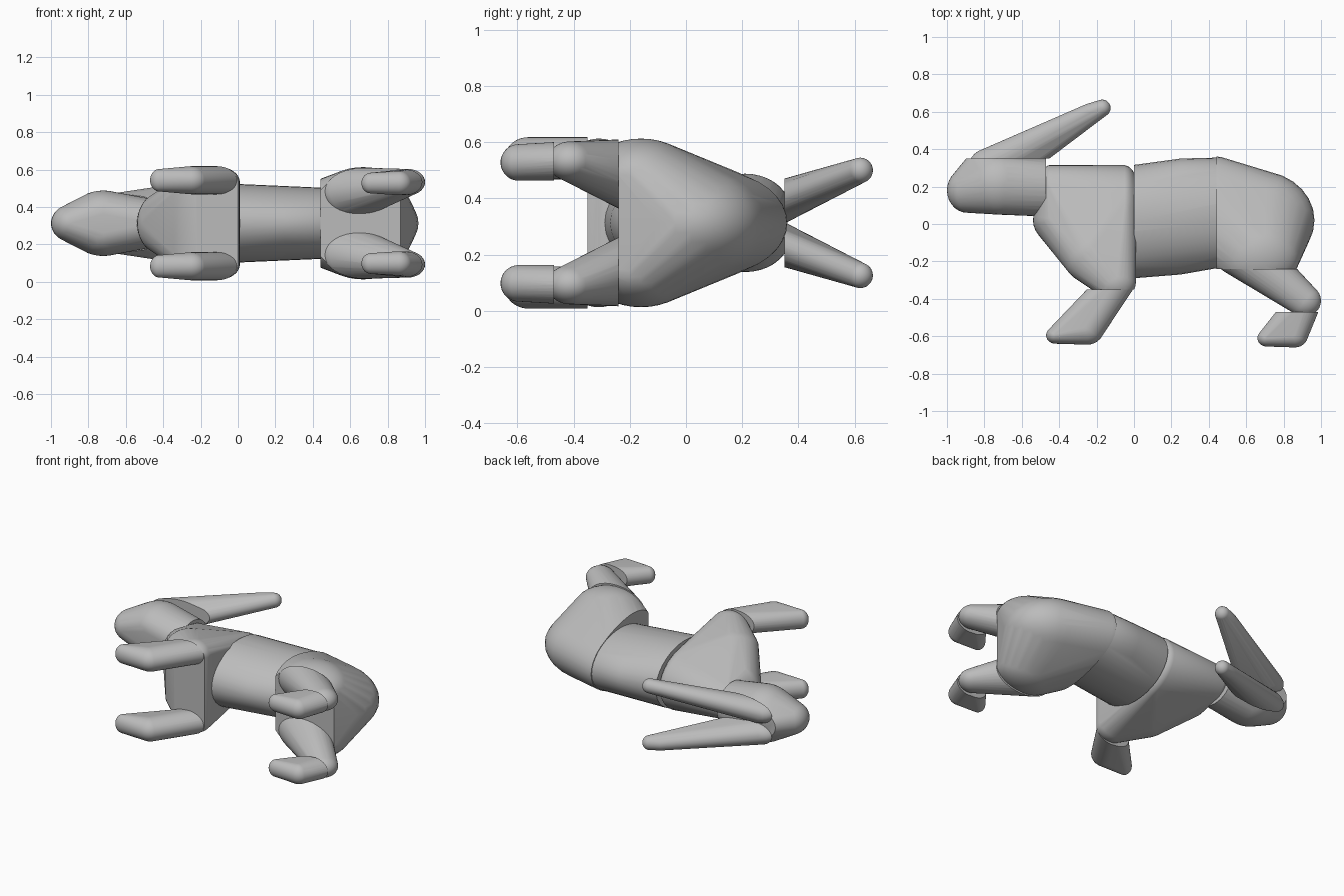
import bpy, bmesh, math
from mathutils import Vector, Matrix

if "Cube" in bpy.data.objects:
    bpy.data.objects.remove(bpy.data.objects["Cube"], do_unlink=True)

MID = 0.313  # height of the symmetry plane: the animal lies on its side

fur = bpy.data.materials.new("grey")
fur.use_nodes = True
fur.diffuse_color = (0.5, 0.5, 0.5, 1)
fur.node_tree.nodes["Principled BSDF"].inputs["Base Color"].default_value = (0.5, 0.5, 0.5, 1)


def wrap(bm):
    """Replace the mesh with the convex hull of its vertices."""
    pts = [v.co.copy() for v in bm.verts]
    bm.clear()
    for p in pts:
        bm.verts.new(p)
    res = bmesh.ops.convex_hull(bm, input=bm.verts)
    junk = {g for g in res["geom_interior"] + res["geom_unused"] if isinstance(g, bmesh.types.BMVert)}
    bmesh.ops.delete(bm, geom=list(junk), context="VERTS")


def hull(name, blobs, cuts=(), sides=(1, -1)):
    """Hull of ellipsoids (x, y, side offset, radii), trimmed by (axis, value, kept side)."""
    bm = bmesh.new()
    for x, y, w, rx, ry, rw in blobs:
        for s in sides:
            m = Matrix.Translation((x, y, MID + s * w)) @ Matrix.Diagonal((rx, ry, rw, 1))
            bmesh.ops.create_uvsphere(bm, u_segments=28, v_segments=18, radius=1, matrix=m)
    wrap(bm)
    for axis, value, keep in cuts:
        co, no = Vector(), Vector()
        co[axis], no[axis] = value, -keep
        bmesh.ops.bisect_plane(bm, geom=bm.verts[:] + bm.edges[:] + bm.faces[:],
                               plane_co=co, plane_no=no, clear_outer=True)
        wrap(bm)
    bmesh.ops.dissolve_limit(bm, angle_limit=0.01, verts=bm.verts, edges=bm.edges)
    bmesh.ops.recalc_face_normals(bm, faces=bm.faces)
    mesh = bpy.data.meshes.new(name)
    bm.to_mesh(mesh)
    bm.free()
    mesh.materials.append(fur)
    ob = bpy.data.objects.new(name, mesh)
    bpy.context.collection.objects.link(ob)
    bpy.ops.object.select_all(action="DESELECT")
    ob.select_set(True)
    bpy.context.view_layer.objects.active = ob
    bpy.ops.object.shade_smooth_by_angle(angle=math.radians(35))


# Head, trimmed flat at the neck and under the ears
hull("head", [(-0.89, 0.18, 0, 0.11, 0.12, 0.1),
              (-0.72, 0.21, 0.05, 0.17, 0.16, 0.125),
              (-0.8, 0.28, 0, 0.12, 0.12, 0.1),
              (-0.47, 0.195, 0, 0.1, 0.155, 0.13)],
     [(0, -0.47, -1), (1, 0.35, -1)])

# Chest and shoulders with flat underside
hull("chest", [(-0.45, 0.17, 0, 0.06, 0.145, 0.12),
               (-0.42, 0.02, 0, 0.12, 0.12, 0.16),
               (-0.05, 0.015, 0, 0.1, 0.3, 0.21),
               (-0.22, -0.17, 0.16, 0.16, 0.15, 0.11),
               (-0.1, -0.31, 0.22, 0.11, 0.1, 0.08)],
     [(0, 0.01, -1), (1, -0.35, 1)])

# Barrel of the body
hull("belly", [(0.0, 0.013, 0, 0.06, 0.303, 0.21),
               (0.25, 0.04, 0, 0.2, 0.31, 0.19),
               (0.45, 0.06, 0, 0.06, 0.295, 0.19)],
     [(0, 0.0, 1), (0, 0.46, -1)])

# Rump and thighs
hull("rump", [(0.4, 0.08, 0, 0.3, 0.285, 0.19),
              (0.66, 0.02, 0, 0.305, 0.265, 0.2),
              (0.67, -0.16, 0.17, 0.22, 0.19, 0.13)],
     [(0, 0.44, 1), (1, -0.24, 1)])

# Paired ears and lower legs
for side, label in ((1, "right"), (-1, "left")):
    hull(label + "_ear", [(-0.75, 0.32, 0.07, 0.13, 0.09, 0.075),
                          (-0.57, 0.34, 0.08, 0.08, 0.05, 0.06),
                          (-0.23, 0.6, 0.18, 0.06, 0.045, 0.045),
                          (-0.17, 0.62, 0.187, 0.045, 0.045, 0.045)],
         [(1, 0.35, 1)], (side,))
    hull(label + "_foreleg", [(-0.08, -0.3, 0.23, 0.09, 0.09, 0.075),
                              (-0.25, -0.56, 0.23, 0.09, 0.085, 0.075),
                              (-0.42, -0.595, 0.23, 0.05, 0.045, 0.06)],
         [(1, -0.35, -1)], (side,))
    hull(label + "_hind_shank", [(0.64, -0.21, 0.17, 0.19, 0.08, 0.128),
                                 (0.91, -0.41, 0.22, 0.09, 0.085, 0.07)],
         [(1, -0.24, -1), (1, -0.47, 1)], (side,))
    hull(label + "_hind_foot", [(0.91, -0.42, 0.22, 0.09, 0.085, 0.07),
                                (0.86, -0.595, 0.215, 0.07, 0.065, 0.065),
                                (0.71, -0.61, 0.215, 0.05, 0.045, 0.055)],
         [(1, -0.47, -1)], (side,))
